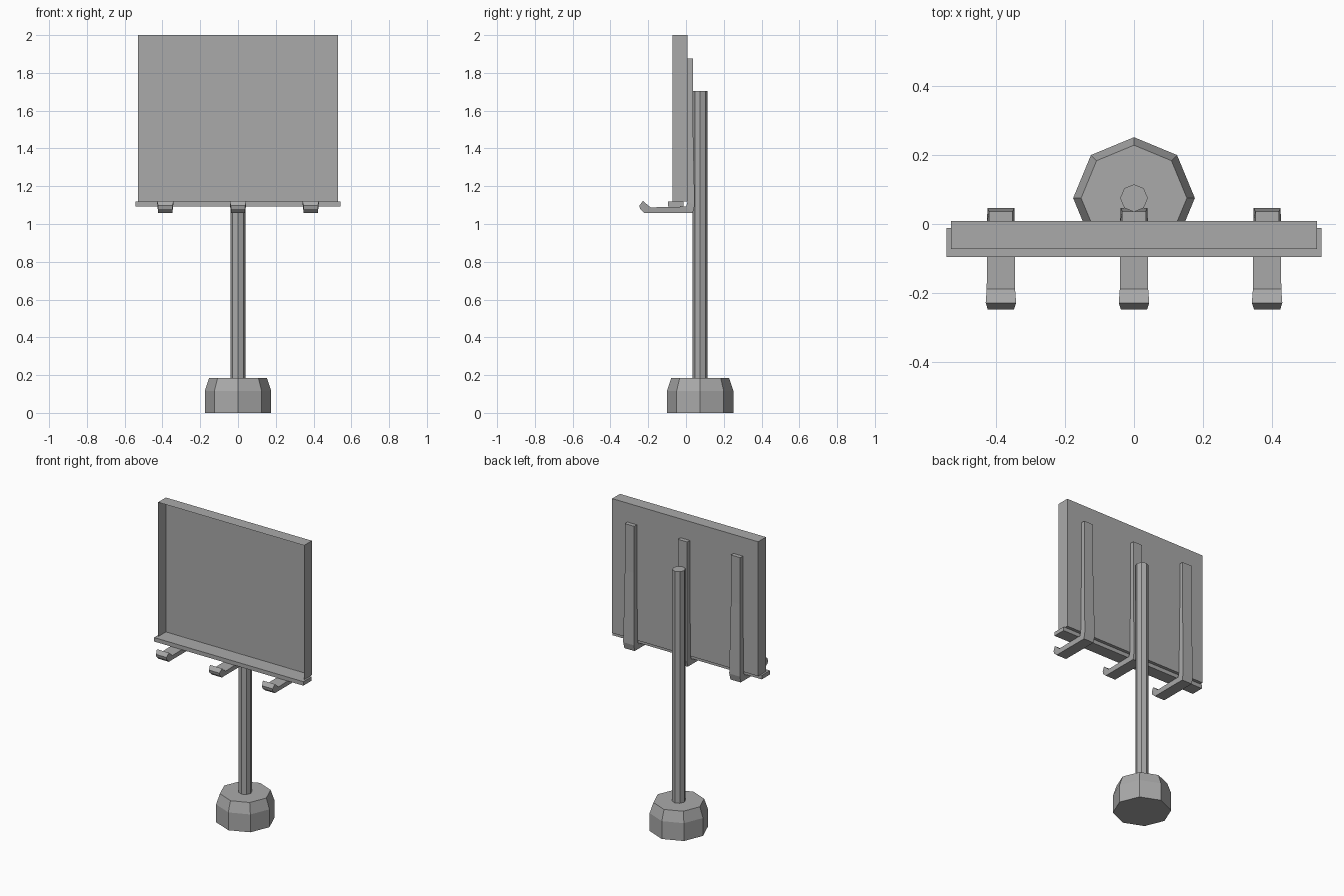
import bpy, bmesh

cube = bpy.data.objects.get("Cube")
if cube:
    bpy.data.objects.remove(cube, do_unlink=True)

grey = bpy.data.materials.new("plain grey")
grey.use_nodes = True
COLOUR = (0.4, 0.4, 0.4, 1)
grey.diffuse_color = COLOUR
grey.node_tree.nodes["Principled BSDF"].inputs["Base Color"].default_value = COLOUR


def finish(name, bm, recalc=True):
    if recalc:
        bmesh.ops.recalc_face_normals(bm, faces=bm.faces)
    mesh = bpy.data.meshes.new(name)
    bm.to_mesh(mesh)
    bm.free()
    mesh.materials.append(grey)
    obj = bpy.data.objects.new(name, mesh)
    bpy.context.collection.objects.link(obj)
    return obj


def box(name, lo, hi, open_front=False):
    bm = bmesh.new()
    bmesh.ops.create_cube(bm, size=1)
    for v in bm.verts:
        v.co = [lo[i] if v.co[i] < 0 else hi[i] for i in range(3)]
    if open_front:
        bm.normal_update()
        front = [f for f in bm.faces if f.normal.y < -0.9]
        bmesh.ops.delete(bm, geom=front, context='FACES_ONLY')
    return finish(name, bm, not open_front)


def loft(name, rings):
    """Skin a list of equal-length point rings and cap both ends."""
    bm = bmesh.new()
    loops = [[bm.verts.new(p) for p in ring] for ring in rings]
    n = len(loops[0])
    for a, b in zip(loops, loops[1:]):
        for i in range(n):
            j = (i + 1) % n
            bm.faces.new((a[i], a[j], b[j], b[i]))
    bm.faces.new(loops[0])
    bm.faces.new(loops[-1])
    return finish(name, bm)


def octagon_column(name, levels, y):
    """Eight-sided column from (radius, height) levels, a corner facing front."""
    d = 0.5 ** 0.5
    corners = [(1, 0), (d, d), (0, 1), (-d, d), (-1, 0), (-d, -d), (0, -1), (d, -d)]
    return loft(name, [[(r * cx, y + r * cy, z) for cx, cy in corners]
                       for r, z in levels])


# Footing and pole
POLE_Y = 0.075
octagon_column("base", [(0.176, 0), (0.176, 0.117), (0.153, 0.185)], POLE_Y)
octagon_column("pole", [(0.04, 0.18), (0.04, 1.705)], POLE_Y)

# Sign panel is a shallow tray, open to the front
box("sign_panel", (-0.53, -0.072, 1.118), (0.53, 0.009, 2.0), open_front=True)
box("ledge", (-0.542, -0.096, 1.092), (0.542, -0.012, 1.118))

# Brackets: inner (y, z), outer (y, z), half width inner and outer
BRACKET = [
    (0.009, 1.876, 0.036, 1.876, 0.034, 0.034),
    (0.009, 1.57, 0.036, 1.57, 0.034, 0.034),
    (0.009, 1.12, 0.046, 1.1, 0.04, 0.039),
    (0.0, 1.092, 0.036, 1.058, 0.04, 0.037),
    (-0.188, 1.088, -0.188, 1.058, 0.041, 0.037),
    (-0.228, 1.122, -0.22, 1.058, 0.044, 0.037),
    (-0.247, 1.097, -0.243, 1.08, 0.038, 0.038),
]
for name, x in (("right_bracket", -0.385), ("middle_bracket", 0), ("left_bracket", 0.385)):
    loft(name, [[(x - wi, yi, zi), (x + wi, yi, zi), (x + wo, yo, zo), (x - wo, yo, zo)]
                for yi, zi, yo, zo, wi, wo in BRACKET])
